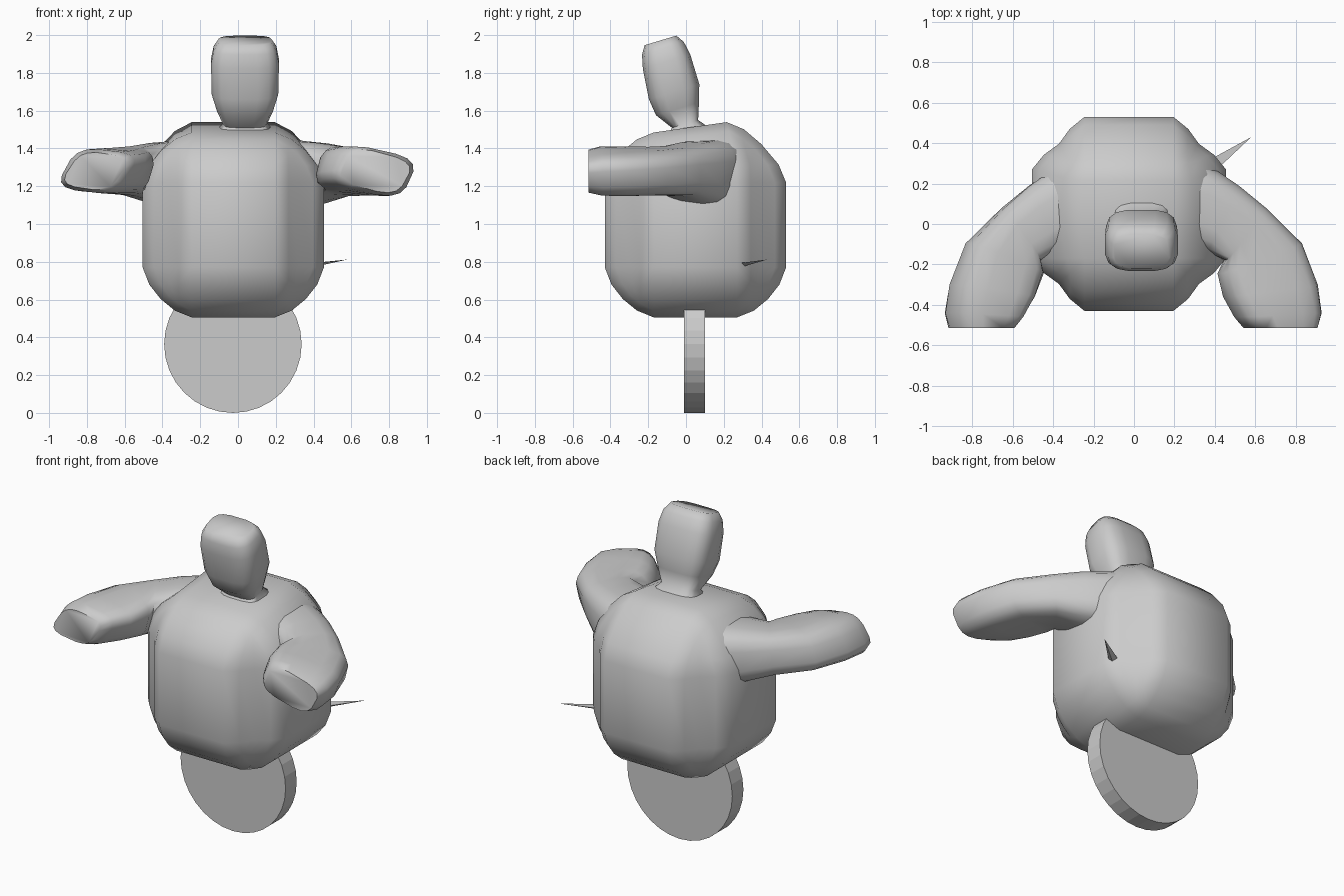
import bpy, bmesh, math
from mathutils import Vector

if "Cube" in bpy.data.objects:
    bpy.data.objects.remove(bpy.data.objects["Cube"], do_unlink=True)

grey = bpy.data.materials.new("plain grey")
grey.use_nodes = True
colour = (0.6, 0.6, 0.6, 1)
grey.diffuse_color = colour
grey.node_tree.nodes["Principled BSDF"].inputs["Base Color"].default_value = colour


def finish(bm, name, smooth=50):
    bmesh.ops.recalc_face_normals(bm, faces=bm.faces[:])
    mesh = bpy.data.meshes.new(name)
    bm.to_mesh(mesh)
    bm.free()
    mesh.materials.append(grey)
    obj = bpy.data.objects.new(name, mesh)
    bpy.context.collection.objects.link(obj)
    if smooth:
        bpy.ops.object.select_all(action="DESELECT")
        obj.select_set(True)
        bpy.context.view_layer.objects.active = obj
        bpy.ops.object.shade_smooth_by_angle(angle=math.radians(smooth))
    return obj


def loft(name, rings, sides=16, power=0.6):
    """Skin rounded-square rings given as (centre, half axis u, half axis v)."""
    bm = bmesh.new()
    loops = []
    for c, u, v in rings:
        loop = []
        for i in range(sides):
            a = math.tau * (i + 0.5) / sides
            s, t = [math.copysign(abs(k) ** power, k) for k in (math.cos(a), math.sin(a))]
            loop.append(bm.verts.new(Vector(c) + Vector(u) * s + Vector(v) * t))
        loops.append(loop)
    for a, b in zip(loops, loops[1:]):
        for i in range(sides):
            j = (i + 1) % sides
            bm.faces.new((a[i], a[j], b[j], b[i]))
    bm.faces.new(loops[0])
    bm.faces.new(loops[-1])
    return finish(bm, name, 70)


# Body: rounded box, upright corners cut deeper, top rising towards the back
bm = bmesh.new()
bmesh.ops.create_cube(bm, size=0.96)
bmesh.ops.bevel(bm, geom=bm.edges[:], offset=0.26, segments=4, profile=0.4, affect="EDGES")
for v in bm.verts:
    x, y, z = v.co
    corner = 1 - 0.6 * max(0, min(abs(x), abs(y)) - 0.22)
    rise = 0.13 * max(0, y + 0.2) * max(0, z - 0.3) / 0.18
    v.co = (x * corner - 0.025, y * corner + 0.05 - rise, z * 1.02 + rise + 0.995)
finish(bm, "body", 60)

# Head and neck: stacked rings leaning forward (z, y, half width, half depth)
head = [(1.44, 0.01, 0.19, 0.15), (1.53, -0.005, 0.115, 0.07), (1.61, -0.045, 0.15, 0.115),
        (1.70, -0.063, 0.178, 0.135), (1.86, -0.103, 0.182, 0.127),
        (1.93, -0.122, 0.168, 0.112), (1.972, -0.135, 0.14, 0.085)]
loft("head", [((0.037, y, z), (w, 0, 0), (0, d, d * 0.3)) for z, y, w, d in head], power=0.6)

# Arms: shoulder buried in the body, bent elbow, blunt forearm
# (x, y, z, u x, u y, half height, roll)
arm = [(0.05, 0.18, 1.27, 0.08, 0.17, 0.18, 0), (0.20, 0.13, 1.27, 0.10, 0.19, 0.185, 0),
       (0.33, 0.08, 1.265, 0.09, 0.18, 0.175, 0), (0.44, 0.025, 1.27, 0.08, 0.165, 0.16, 0.1),
       (0.55, -0.05, 1.28, 0.10, 0.13, 0.13, 0.3), (0.622, -0.17, 1.28, 0.20, 0.075, 0.12, 0.6),
       (0.675, -0.33, 1.28, 0.22, 0.03, 0.115, 0.9), (0.712, -0.45, 1.28, 0.20, 0.01, 0.11, 1),
       (0.725, -0.515, 1.28, 0.165, 0.0, 0.092, 1)]
for name, side, lean, drop, inset in (("left_arm", 1, 0.05, -0.045, 0), ("right_arm", -1, 0.06, 0.02, 0.03)):
    loft(name, [((side * (x + inset * r), y, z), (side * (ux - inset * r), uy, drop * r), (lean * r, 0, h))
                for x, y, z, ux, uy, h, r in arm])

# Wheel: faceted upright disc under the body
bm = bmesh.new()
bmesh.ops.create_cone(bm, cap_ends=True, segments=32, radius1=0.364, radius2=0.364, depth=0.11)
for v in bm.verts:
    x, y, z = v.co
    v.co = (x - 0.027, z + 0.045, y + 0.364)
finish(bm, "wheel", 0)

# Spike: thin pointed sliver on the back of the left flank
bm = bmesh.new()
tip = bm.verts.new((0.58, 0.43, 0.812))
base = [bm.verts.new(p) for p in ((0.36, 0.31, 0.79), (0.40, 0.26, 0.79), (0.38, 0.28, 0.768))]
bm.faces.new(base)
for i in range(3):
    bm.faces.new((base[i], base[(i + 1) % 3], tip))
finish(bm, "side_spike", 0)
